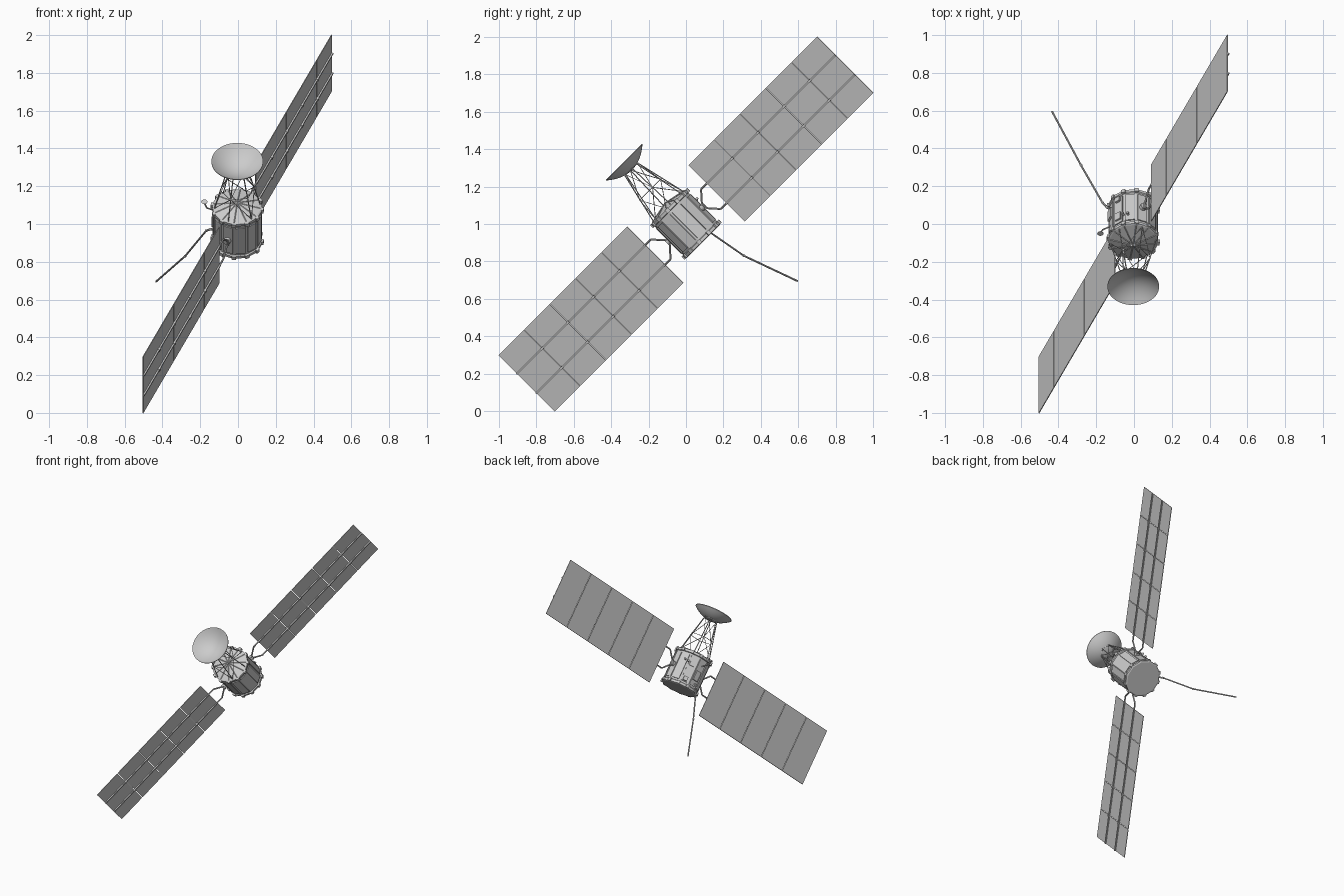
import bpy, bmesh
from math import sin, cos, pi, radians
from mathutils import Matrix, Vector

if "Cube" in bpy.data.objects:
    bpy.data.objects.remove(bpy.data.objects["Cube"])

# Craft frame: local z = dish axis, local y = solar wing axis
M = Matrix.Translation((-0.004, 0, 1)) @ Matrix.Rotation(radians(45), 4, 'X') @ Matrix.Rotation(radians(-22.5), 4, 'Z')
INV = M.inverted()


def finish(name, bm, smooth=False):
    bmesh.ops.recalc_face_normals(bm, faces=bm.faces)
    me = bpy.data.meshes.new(name)
    bm.to_mesh(me)
    bm.free()
    ob = bpy.data.objects.new(name, me)
    bpy.context.collection.objects.link(ob)
    ob.matrix_world = M
    if smooth:
        bpy.ops.object.select_all(action='DESELECT')
        ob.select_set(True)
        bpy.context.view_layer.objects.active = ob
        bpy.ops.object.shade_smooth_by_angle(angle=radians(35))
    return ob


def box(bm, center, size, rot=Matrix.Identity(4)):
    m = rot @ Matrix.Translation(center) @ Matrix.Diagonal((*size, 1))
    bmesh.ops.create_cube(bm, size=1, matrix=m)


def rod(bm, a, b, r, n=6, r2=None):
    a, b = Vector(a), Vector(b)
    d = b - a
    m = Matrix.Translation((a + b) / 2) @ d.to_track_quat('Z', 'Y').to_matrix().to_4x4()
    bmesh.ops.create_cone(bm, cap_ends=True, segments=n, radius1=r,
                          radius2=r if r2 is None else r2, depth=d.length, matrix=m)


def path(bm, pts, r, n=6):
    for a, b in zip(pts, pts[1:]):
        rod(bm, a, b, r, n)


def lathe(bm, profile, n, phase=0.0):
    rings = []
    for r, z in profile:
        if r == 0:
            rings.append([bm.verts.new((0, 0, z))] * n)
        else:
            rings.append([bm.verts.new((r * cos(phase + 2 * pi * i / n), r * sin(phase + 2 * pi * i / n), z))
                          for i in range(n)])
    for a, b in zip(rings, rings[1:]):
        for i in range(n):
            j = (i + 1) % n
            bm.faces.new(list(dict.fromkeys((a[i], a[j], b[j], b[i]))))


def polar(r, ang, z):
    return Vector((r * cos(ang), r * sin(ang), z))


def turn(i):
    return Matrix.Rotation(2 * pi * i / 12, 4, 'Z')


# Twelve-sided bus with end flanges and a shallow conical deck
bm = bmesh.new()
lathe(bm, [(0, -.132), (.125, -.132), (.135, -.128), (.135, -.112), (.128, -.108), (.128, .108),
           (.135, .112), (.135, .128), (.127, .132), (0, .158)], 12, pi / 12)
finish("body", bm)

# Raised equipment plates on the facets
bm = bmesh.new()
for i in range(12):
    box(bm, (.1255, 0, 0), (.008, .052, .19), turn(i))
finish("side_panels", bm)

# Clamp blocks around both flanges
bm = bmesh.new()
for i in range(12):
    for z in (-.118, .12):
        box(bm, (.134, 0, z), (.014, .022, .022), turn(i + .5))
finish("flange_clamps", bm)

# Radial ribs on the deck
bm = bmesh.new()
for i in range(12):
    rod(bm, polar(.125, pi / 12 + i * pi / 6, .133), (0, 0, .159), .0025, 4)
finish("deck_ribs", bm)

# Lattice tower below the dish
bm = bmesh.new()
levels = [(.122, .134), (.092, .265), (.052, .415)]
for i in range(6):
    a0, a1 = pi / 6 + i * pi / 3, pi / 6 + (i + 1) * pi / 3
    rod(bm, polar(*[levels[0][0], a0, levels[0][1]]), polar(levels[2][0], a0, levels[2][1]), .003, 5)
    for k, ((r0, z0), (r1, z1)) in enumerate(zip(levels, levels[1:])):
        s, e = (a0, a1) if (i + k) % 2 else (a1, a0)
        rod(bm, polar(r0, s, z0), polar(r1, e, z1), .0022, 4)
        rod(bm, polar(r1, a0, z1), polar(r1, a1, z1), .0022, 4)
finish("dish_tower", bm)

# Main dish: thin parabolic shell
bm = bmesh.new()
inner = [(.137 * t / 8, .412 + .058 * (t / 8) ** 2) for t in range(9)]
outer = [(r, z - .004) for r, z in reversed(inner)]
lathe(bm, inner + outer, 48)
bmesh.ops.remove_doubles(bm, verts=bm.verts, dist=1e-6)
finish("main_dish", bm, True)

# Solar wings: five panels each, two rails on the +x side, forked yoke and hub
for side, s in (("upper", 1), ("lower", -1)):
    bm = bmesh.new()
    pitch = 1.056 / 5
    for k in range(5):
        box(bm, (0, s * (.25 + pitch * (k + .5)), 0), (.004, pitch - .004, .424))
    finish(side + "_solar_panels", bm)

    bm = bmesh.new()
    for z in (-.074, .074):
        box(bm, (.006, s * .778, z), (.008, 1.054, .010))
        for k in range(1, 5):
            box(bm, (.007, s * (.25 + pitch * k), z), (.012, .016, .014))
    finish(side + "_wing_rails", bm)

    bm = bmesh.new()
    for z in (-1, 1):
        path(bm, [(.004, s * .145, z * .012), (.004, s * .205, z * .074), (.004, s * .26, z * .074)], .0055, 8)
    finish(side + "_wing_yoke", bm)

    bm = bmesh.new()
    rod(bm, (0, s * .12, 0), (0, s * .15, 0), .018, 16)
    rod(bm, (.004, s * .145, -.02), (.004, s * .145, .02), .009, 10)
    finish(side + "_wing_hub", bm, True)


def local(*pts):
    return [INV @ Vector(p) for p in pts]


# Long jointed boom reaching back and down
bm = bmesh.new()
boom = local((-.115, .07, .97), (-.145, .09, .972), (-.168, .115, .965), (-.28, .31, .83), (-.434, .596, .695))
path(bm, boom[:3], .006, 8)
path(bm, boom[2:], .005, 8)
for p in boom[1:4]:
    bmesh.ops.create_icosphere(bm, subdivisions=2, radius=.0075, matrix=Matrix.Translation(p))
finish("long_boom", bm, True)

# Small side antenna on a bent arm
bm = bmesh.new()
arm = local((-.12, -.01, 1.07), (-.165, -.03, 1.085), (-.178, -.045, 1.112))
path(bm, arm, .004, 6)
rod(bm, arm[2], arm[2] + Vector((0, 0, .008)), .008, 16, .017)
finish("small_antenna", bm)

# Small instruments on the hull
bm = bmesh.new()
for x, z in ((-.057, .05), (-.03, .055)):
    p = INV @ Vector((x, .05, 1.12))
    ang = Vector((p.x, p.y)).angle_signed(Vector((1, 0)))
    rod(bm, polar(.118, ang, z), polar(.146, ang, z), .007, 12)
finish("hull_sensors", bm)

bm = bmesh.new()
box(bm, (.132, 0, -.02), (.016, .04, .07), turn(6))
box(bm, (.132, 0, -.075), (.02, .03, .03), turn(5))
box(bm, (.132, 0, .05), (.014, .034, .05), turn(5))
finish("equipment_boxes", bm)
